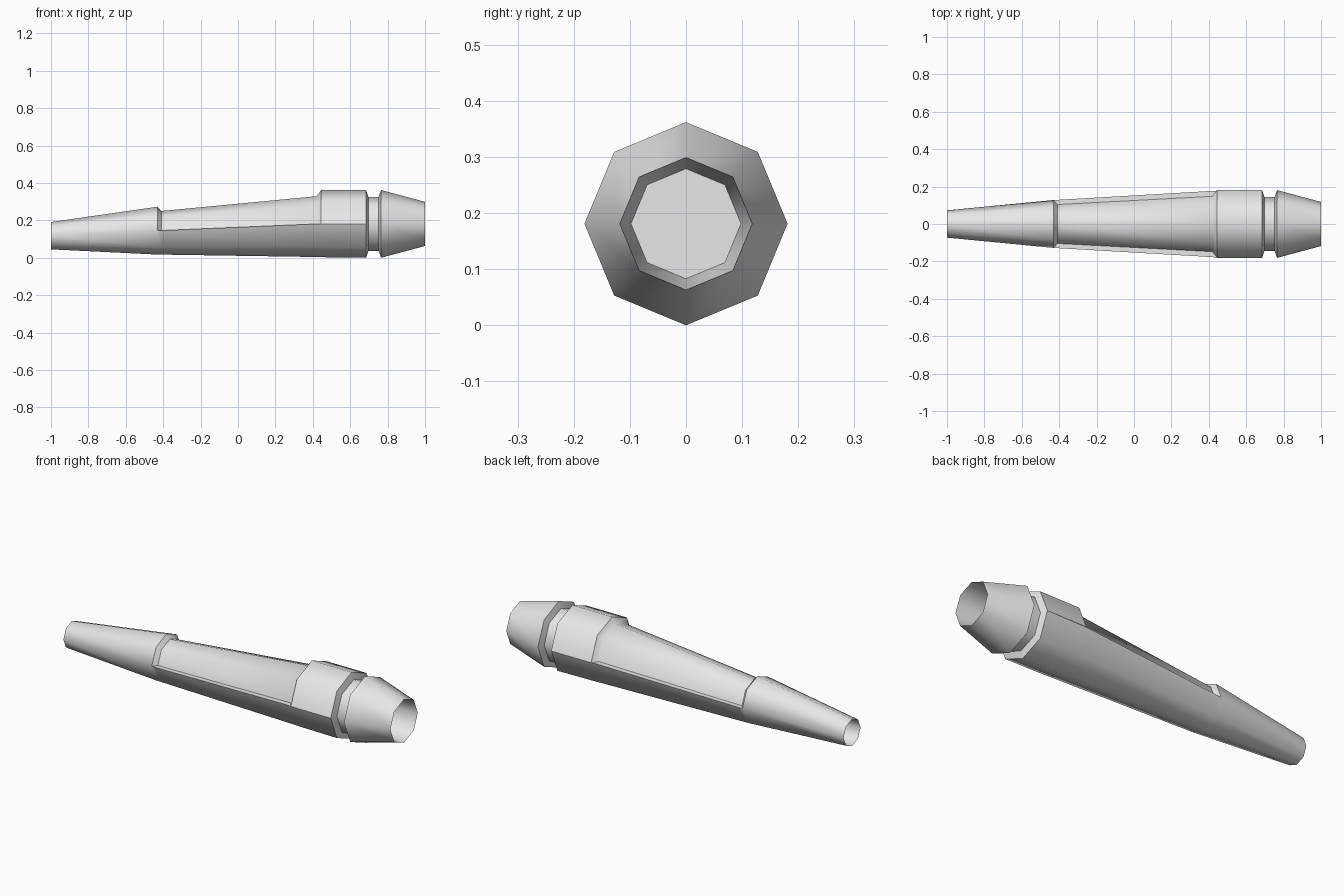
import bpy, bmesh, math

cube = bpy.data.objects.get("Cube")
if cube:
    bpy.data.objects.remove(cube, do_unlink=True)

grey = bpy.data.materials.new("light grey")
grey.use_nodes = True
colour = (0.8, 0.8, 0.8, 1)
grey.diffuse_color = colour
grey.node_tree.nodes["Principled BSDF"].inputs["Base Color"].default_value = colour


def half_ring(bm, x, centre, radius, start):
    """Half an octagon across the x axis, corners at top, bottom and sides."""
    angles = [math.radians(start + 45 * k) for k in range(5)]
    return [bm.verts.new((x, radius * math.cos(a), centre + radius * math.sin(a)))
            for a in angles]


def octagonal_shell(name, sections):
    """Skin sections of (x, centre height, upper radius, lower radius)."""
    bm = bmesh.new()
    rings = [half_ring(bm, x, c, upper, 0) + half_ring(bm, x, c, lower, 180)
             for x, c, upper, lower in sections]
    for a, b in zip(rings, rings[1:]):
        for i in range(len(a)):
            j = (i + 1) % len(a)
            bm.faces.new((a[i], a[j], b[j], b[i]))
    bm.faces.new(rings[0])
    bm.faces.new(rings[-1])
    bmesh.ops.remove_doubles(bm, verts=bm.verts[:], dist=0.0005)
    bmesh.ops.recalc_face_normals(bm, faces=bm.faces[:])
    mesh = bpy.data.meshes.new(name)
    bm.to_mesh(mesh)
    bm.free()
    mesh.materials.append(grey)
    obj = bpy.data.objects.new(name, mesh)
    bpy.context.collection.objects.link(obj)
    bpy.ops.object.select_all(action="DESELECT")
    obj.select_set(True)
    bpy.context.view_layer.objects.active = obj
    bpy.ops.object.shade_smooth_by_angle(angle=math.radians(47))
    return obj


octagonal_shell("tapered_barrel", [
    # narrow end: recess floor, then rim
    (-0.75, 0.118, 0.058, 0.058),
    (-1.0, 0.118, 0.073, 0.073),
    # upper half steps in for the long cutaway
    (-0.43, 0.145, 0.128, 0.128),
    (-0.41, 0.146, 0.104, 0.129),
    (0.42, 0.181, 0.148, 0.177),
    (0.445, 0.181, 0.181, 0.178),
    # collar and groove
    (0.685, 0.181, 0.181, 0.181),
    (0.697, 0.181, 0.145, 0.145),
    (0.752, 0.181, 0.145, 0.145),
    (0.765, 0.181, 0.181, 0.181),
    # wide end: rim, then recess floor
    (1.0, 0.181, 0.118, 0.118),
    (0.75, 0.181, 0.098, 0.098),
])
